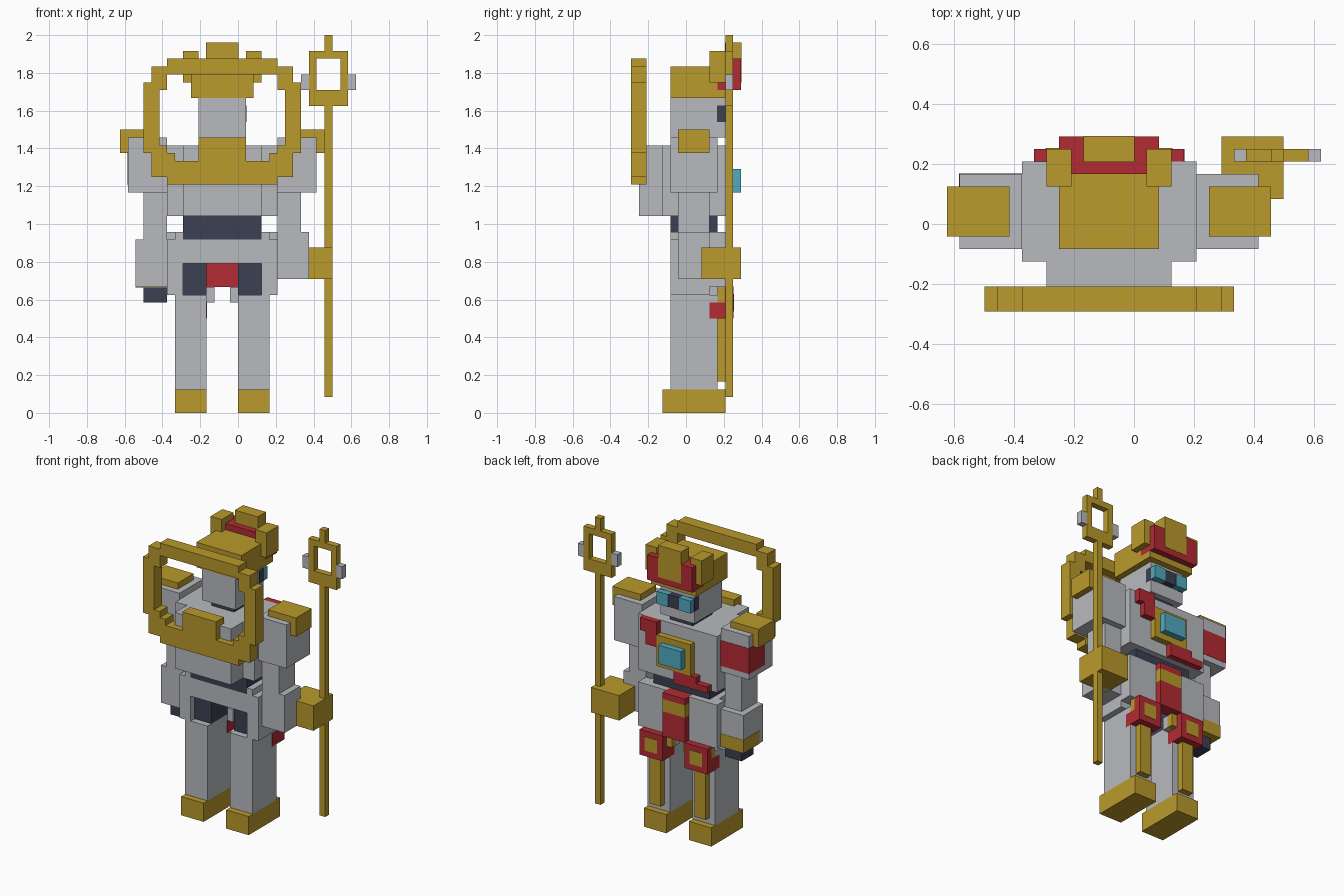
import bpy
import bmesh
from mathutils import Vector

cube = bpy.data.objects.get("Cube")
if cube:
    bpy.data.objects.remove(cube, do_unlink=True)

UNIT = 1 / 24      # edge of one block
MIDDLE = -2        # body centre line, in blocks


def material(name, *rgb):
    mat = bpy.data.materials.new(name)
    mat.use_nodes = True
    mat.diffuse_color = (*rgb, 1)
    shader = next(n for n in mat.node_tree.nodes if n.type == "BSDF_PRINCIPLED")
    shader.inputs["Base Color"].default_value = (*rgb, 1)
    return mat


gold = material("gold", .49, .32, .025)
grey = material("light grey", .48, .49, .52)
red = material("red", .45, .024, .033)
dark = material("dark slate", .045, .051, .085)
cyan = material("cyan", .085, .4, .52)


def part(name, mat, *boxes, swell=0):
    """Blocks given as (x range, y range, z range), in block units."""
    bm = bmesh.new()
    for spans in boxes:
        low = Vector([s[0] - swell for s in spans])
        high = Vector([s[1] + swell for s in spans])
        for v in bmesh.ops.create_cube(bm, size=1)["verts"]:
            for i in range(3):
                v.co[i] = (high[i] if v.co[i] > 0 else low[i]) * UNIT
    mesh = bpy.data.meshes.new(name)
    bm.to_mesh(mesh)
    bm.free()
    mesh.materials.append(mat)
    obj = bpy.data.objects.new(name, mesh)
    bpy.context.collection.objects.link(obj)
    return obj


def mirrored(span):
    return (2 * MIDDLE - span[1], 2 * MIDDLE - span[0])


def pair(name, mat, *boxes, swell=0):
    part("left_" + name, mat, *boxes, swell=swell)
    part("right_" + name, mat, *[(mirrored(x), y, z) for x, y, z in boxes], swell=swell)


# Legs, feet and knee armour
pair("foot", gold, ((0, 4), (-3, 5), (0, 3)))
pair("leg", grey, ((0, 4), (-2, 4), (3, 15)))
pair("shin_strip", gold, ((1, 3), (4, 5), (4, 14)), ((-1, 4), (4, 5), (14, 16)))
pair("thigh_tab", grey, ((-1, 1), (3, 4), (14, 16)))
pair("knee_guard", red, ((0, 4), (3, 5), (12, 14)), ((0, 4), (5, 6), (12, 16)), swell=.03)
pair("knee_badge", gold, ((1, 3), (5, 6), (13, 15)), swell=.1)

# Hips and loincloth
pair("thigh", dark, ((0, 3), (-1, 3), (15, 19)))
pair("hip_guard", grey, ((3, 5), (-2, 3), (15, 22)), ((3, 4), (-2, 5), (22, 23)),
     ((3, 5), (3, 5), (16, 23)), ((0, 3), (4, 5), (16, 23)))
part("pelvis", grey, ((-7, 3), (-2, 4), (19, 22)))
part("loincloth", red, ((-4, 0), (4, 6), (16, 20)), ((-4, 0), (4, 6), (22, 23)))
part("belt_band", gold, ((-4, 0), (4, 6), (20, 22)))
part("waist", dark, ((-7, 3), (-2, 4), (22, 25)))

# Torso, backpack and chest emblem
part("torso", grey, ((-9, 5), (-3, 5), (25, 34)))
part("backpack", grey, ((-7, 3), (-6, -3), (25, 34)))
part("chest_plate", gold, ((-5, 1), (5, 6), (27, 32)))
part("chest_gem", cyan, ((-4, 0), (6, 7), (28, 31)))
part("chest_sash", red, ((1, 4), (5, 6), (32, 34)), ((1, 3), (5, 6), (30, 32)),
     ((-6, -2), (5, 6), (25, 27)), ((-8, -5), (5, 6), (25, 26)))

# Shoulders and arms
pair("shoulder", grey, ((5, 10), (-2, 4), (28, 35)))
pair("shoulder_cap", gold, ((6, 11), (-1, 3), (33, 36)))
part("right_shoulder_patch", red, ((-14, -9), (0, 4), (29, 33)), swell=.05)
pair("upper_arm", grey, ((5, 8), (-1, 3), (22, 28)))
part("left_forearm", grey, ((5, 9), (-1, 3), (17, 23)))
part("left_hand", gold, ((7, 12), (2, 7), (17, 21)))
part("right_forearm", grey, ((-13, -9), (-1, 4), (16, 22)))
part("right_cuff", gold, ((-13, -9), (0, 4), (16, 18)), swell=.05)
part("right_hand", dark, ((-12, -9), (0, 3), (14, 16)))

# Head and visor
part("neck", dark, ((-4, 0), (-1, 4), (34, 35)))
part("head", grey, ((-5, 1), (-2, 5), (35, 40)))
pair("eye", cyan, ((-1, 1), (5, 6), (37, 39)))
part("visor_bridge", dark, ((-3, -1), (5, 5.9), (37, 39)))
pair("visor_side", dark, ((0, 1), (4, 5), (37, 39)), swell=.05)

# Helmet and crown
part("helmet", gold, ((-6, 2), (-2, 4), (40, 44)), ((-6, 2), (4, 6), (40, 41)))
part("crown", red, ((-6, 2), (4, 7), (41, 45)))
part("crown_crest", gold, ((-4, 0), (5, 7), (42, 47)), swell=.04)
pair("crown_block", gold, ((1, 3), (3, 6), (42, 46)))

# Stepped halo: one side, copied across the centre line
RIM = (-7, -5)
pair("halo_half", gold,
     ((-2, 5), RIM, (43, 45)), ((5, 7), RIM, (41, 44)), ((6, 8), RIM, (33, 42)),
     ((5, 7), RIM, (30, 34)), ((4, 5), RIM, (29, 33)), ((-2, 4), RIM, (29, 32)),
     ((-2, 1), RIM, (32, 35)))

# Staff with a square ring on top
POLE = (5, 6)
part("staff", gold, ((11, 12), POLE, (2, 39)), ((11, 12), POLE, (46, 48)))
part("staff_ring", gold, ((9, 10), POLE, (39, 46)), ((13, 14), POLE, (39, 46)),
     ((10, 13), POLE, (39, 41)), ((10, 13), POLE, (45, 46)))
part("staff_studs", grey, ((8, 9), POLE, (41, 43)), ((14, 15), POLE, (41, 43)))
